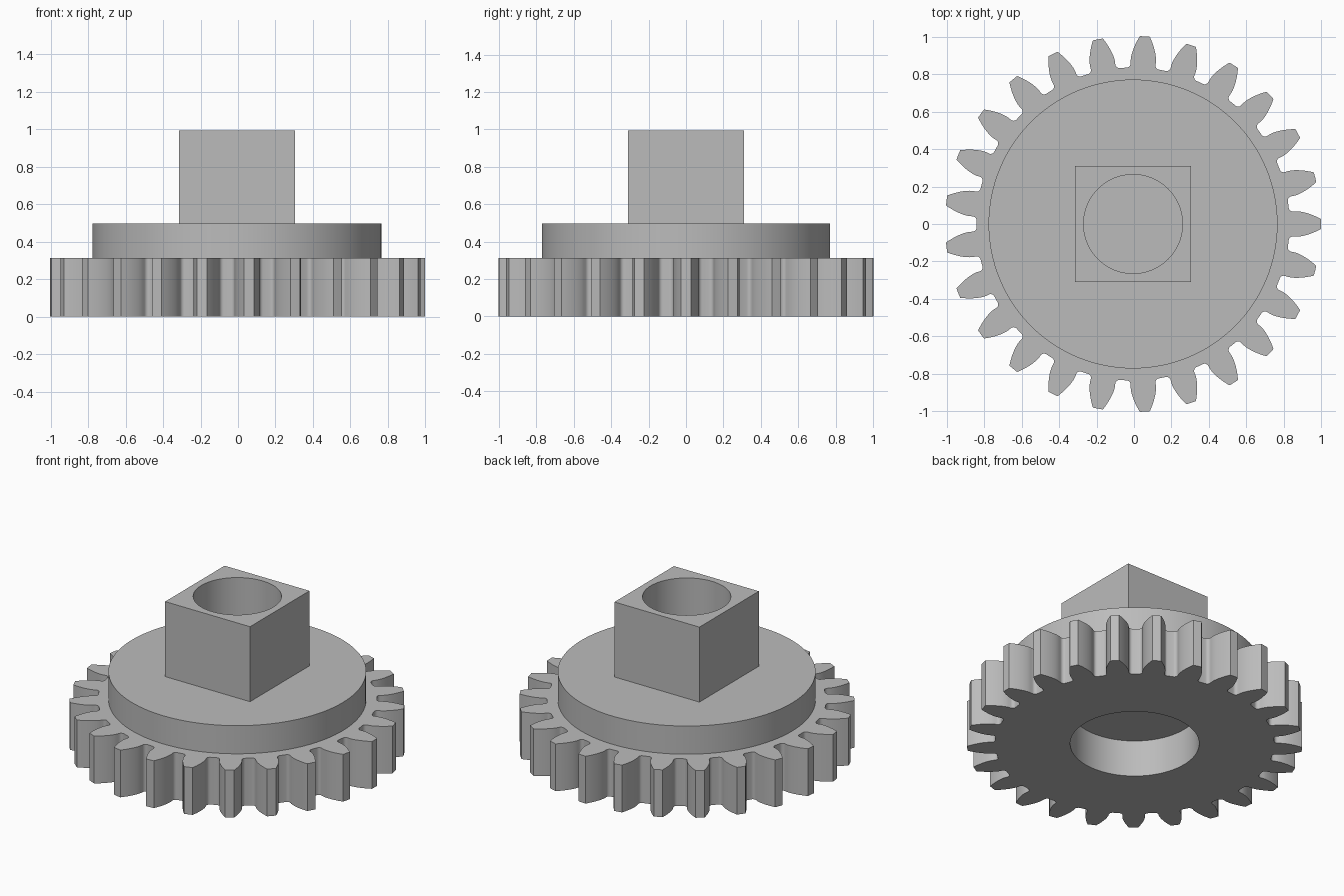
import bpy, bmesh, math

if "Cube" in bpy.data.objects:
    bpy.data.objects.remove(bpy.data.objects["Cube"])

CX = -0.005          # axis sits slightly off centre because the tooth count is odd
TEETH = 25
TIP_R, ROOT_R = 1.003, 0.835
PITCH_R = TIP_R * TEETH / (TEETH + 2)
PRESSURE = math.radians(20)
BASE_R = PITCH_R * math.cos(PRESSURE)
FILLET = 0.022

steel = bpy.data.materials.new("plain grey")
steel.diffuse_color = (0.5, 0.5, 0.5, 1)
steel.use_nodes = True
steel.node_tree.nodes["Principled BSDF"].inputs["Base Color"].default_value = steel.diffuse_color


def circle(r, n=96):
    return [(r * math.cos(2 * math.pi * i / n), r * math.sin(2 * math.pi * i / n)) for i in range(n)]


def half_tooth():
    """(radius, angle from tooth centre) from the gap middle up to the tip."""
    half_pitch = math.pi / TEETH
    base_half = half_pitch / 2 + math.tan(PRESSURE) - PRESSURE
    pts = [(ROOT_R, half_pitch)]
    # root fillet
    rc = ROOT_R + FILLET
    ac = base_half + FILLET / rc
    for i in range(6):
        t = math.radians(90 * i / 5)
        r = rc - FILLET * math.cos(t)
        pts.append((r, ac - FILLET * math.sin(t) / rc))
    # involute flank
    for i in range(9):
        r = BASE_R + (TIP_R - BASE_R) * i / 8
        a = math.acos(min(1, BASE_R / r))
        pts.append((r, base_half - (math.tan(a) - a)))
    return pts


def gear_outline():
    half = half_tooth()
    out = []
    for k in range(TEETH):
        c = 2 * math.pi * k / TEETH
        tooth = [(r, c - a) for r, a in half] + [(TIP_R, c)]
        tooth += [(r, c + a) for r, a in reversed(half[1:])]
        out += [(r * math.cos(a), r * math.sin(a)) for r, a in tooth]
    return out


def prism(name, outline, z0, z1, hole=None, hole_top=None):
    """Extruded outline; an optional hole rises from the base to hole_top."""
    bm = bmesh.new()

    def ring(pts, z):
        vs = [bm.verts.new((x + CX, y, z)) for x, y in pts]
        es = [bm.edges.new((vs[i], vs[(i + 1) % len(vs)])) for i in range(len(vs))]
        return vs, es

    def wall(a, b):
        for i in range(len(a)):
            j = (i + 1) % len(a)
            bm.faces.new((a[i], a[j], b[j], b[i]))

    def cap(edges):
        bmesh.ops.triangle_fill(bm, use_beauty=True, edges=edges)

    lo, lo_e = ring(outline, z0)
    hi, hi_e = ring(outline, z1)
    if hole:
        h_lo, h_lo_e = ring(hole, z0)
        h_hi, h_hi_e = ring(hole, hole_top)
        cap(lo_e + h_lo_e)
        if hole_top >= z1:          # right through
            cap(hi_e + h_hi_e)
        else:                       # blind pocket
            cap(hi_e)
            cap(h_hi_e)
        wall(h_lo, h_hi)
    else:
        cap(lo_e)
        cap(hi_e)
    wall(lo, hi)
    bmesh.ops.recalc_face_normals(bm, faces=bm.faces[:])
    me = bpy.data.meshes.new(name)
    bm.to_mesh(me)
    bm.free()
    me.materials.append(steel)
    ob = bpy.data.objects.new(name, me)
    bpy.context.collection.objects.link(ob)
    bpy.ops.object.select_all(action='DESELECT')
    ob.select_set(True)
    bpy.context.view_layer.objects.active = ob
    bpy.ops.object.shade_smooth_by_angle(angle=math.radians(30))
    return ob


# toothed wheel with a wide blind pocket underneath
prism("gear_wheel", gear_outline(), 0, 0.312, circle(0.386), 0.242)

# round shoulder on top of the wheel
prism("round_shoulder", circle(0.771, 128), 0.29, 0.498)

# square hub with a round bore that ends on the shoulder
s = 0.31
prism("square_hub", [(-s, -s), (s, -s), (s, s), (-s, s)], 0.48, 0.993, circle(0.264), 0.993)
